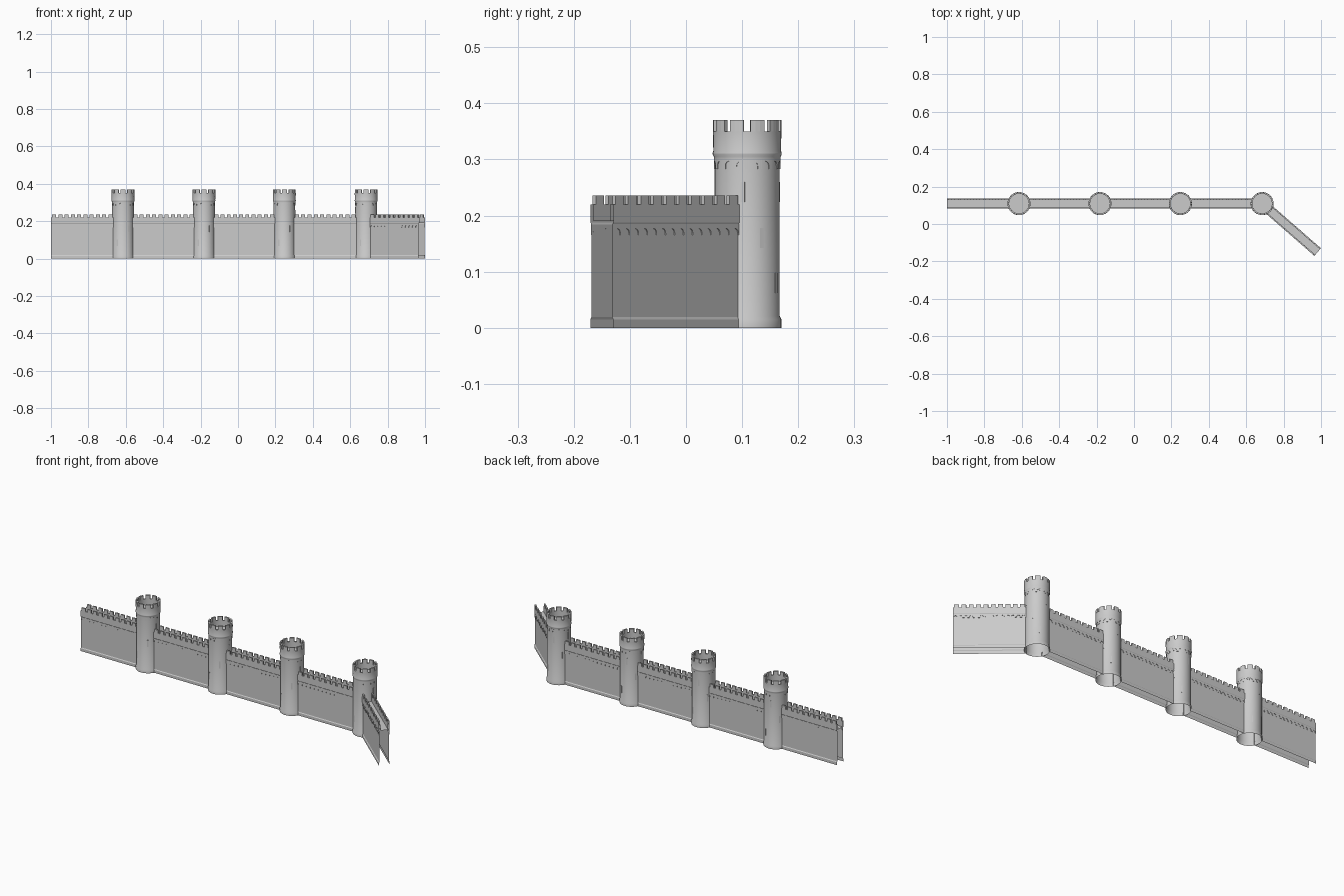
import bpy, bmesh
from math import sin, cos, pi, radians
from mathutils import Vector

if "Cube" in bpy.data.objects:
    bpy.data.objects.remove(bpy.data.objects["Cube"])

CY = 0.109
TOWERS = [-0.615, -0.182, 0.248, 0.685]
R = 0.058


def make(name, verts, faces, fix=False, smooth=False):
    me = bpy.data.meshes.new(name)
    me.from_pydata([tuple(v) for v in verts], [], faces)
    ob = bpy.data.objects.new(name, me)
    bpy.context.collection.objects.link(ob)
    if fix:
        bm = bmesh.new()
        bm.from_mesh(me)
        bmesh.ops.recalc_face_normals(bm, faces=bm.faces)
        bm.to_mesh(me)
        bm.free()
    if smooth:
        bpy.ops.object.select_all(action='DESELECT')
        ob.select_set(True)
        bpy.context.view_layer.objects.active = ob
        bpy.ops.object.shade_smooth_by_angle(angle=radians(30))
    return ob


def add_blocks(name, f, blocks, steps=1):
    """Closed blocks (s0, s1, d0, d1, z0, z1) mapped through f(s, d, z)."""
    verts, faces = [], []
    for s0, s1, d0, d1, z0, z1 in blocks:
        b = len(verts)
        for k in range(steps + 1):
            s = s0 + (s1 - s0) * k / steps
            verts += [f(s, d0, z0), f(s, d1, z0), f(s, d1, z1), f(s, d0, z1)]
        for k in range(steps):
            a = b + 4 * k
            faces += [(a + i, a + (i + 1) % 4, a + 4 + (i + 1) % 4, a + 4 + i) for i in range(4)]
        e = b + 4 * steps
        faces += [(b, b + 3, b + 2, b + 1), (e, e + 1, e + 2, e + 3)]
    make(name, verts, faces, fix=True)


def arch_band(name, f, s0, s1, n, d_in, d_out, z0, z1, rise):
    """Projecting strip whose lower edge is a row of small arches."""
    verts, faces = [], []
    p = (s1 - s0) / n
    shape = [(0, 0), (0.17, 0)] + [(0.5 - 0.33 * cos(pi * k / 6), rise * (0.35 + 0.65 * sin(pi * k / 6)))
                                   for k in range(7)] + [(0.83, 0), (1, 0)]
    for i in range(n):
        for u, h in shape:
            s = s0 + (i + u) * p
            verts += [f(s, d_in, z0 + h), f(s, d_out, z0 + h), f(s, d_out, z1), f(s, d_in, z1)]
    for k in range(len(verts) // 4 - 1):
        a = 4 * k
        faces += [(a + j, a + 4 + j, a + 5 + j, a + 1 + j) for j in range(3)]
    make(name, verts, faces, fix=True)


def wall(name, start, end):
    a, b = Vector((*start, 0)), Vector((*end, 0))
    length = (b - a).length
    t = (b - a).normalized()
    n = Vector((-t.y, t.x, 0))

    def f(s, d, z):
        return a + t * s + n * d + Vector((0, 0, z))

    # hollow shell: plinth, face, parapet and walkway, open at ends and below
    half = [(0.027, 0), (0.027, 0.015), (0.0245, 0.019), (0.0245, 0.184), (0.027, 0.188),
            (0.027, 0.22), (0.0195, 0.22), (0.0195, 0.19)]
    prof = half + [(-d, z) for d, z in reversed(half)]
    m = len(prof)
    verts = [f(s, d, z) for s in (0, length) for d, z in prof]
    make(name, verts, [(i, i + 1, m + i + 1, m + i) for i in range(m - 1)])

    # merlons and arch bands on both sides
    count = round(length / 0.033)
    p = length / count
    for side, label in ((1, "back"), (-1, "front")):
        def g(s, d, z, side=side):
            return f(s, side * d, z)
        add_blocks(f"{name}_{label}_merlons", g,
                   [((i + 0.18) * p, (i + 0.82) * p, 0.0195, 0.027, 0.22, 0.236) for i in range(count)])
        arch_band(f"{name}_{label}_arches", g, 0, length, round(length / 0.024),
                  0.0244, 0.0262, 0.165, 0.185, 0.012)


def tower(name, x, turn):
    def f(s, d, z):
        return Vector((x + d * cos(s), CY + d * sin(s), z))

    # round shell, open below, with flared head and sunken floor
    prof = [(0.061, 0), (0.061, 0.015), (R, 0.021), (R, 0.298), (0.0595, 0.3), (0.0595, 0.305),
            (0.0615, 0.309), (0.0615, 0.312), (0.0603, 0.315), (0.061, 0.35), (0.0525, 0.35),
            (0.0525, 0.318), (0.0005, 0.318)]
    seg, m = 40, len(prof)
    verts = [f(2 * pi * j / seg, r, z) for j in range(seg) for r, z in prof]
    faces = []
    for j in range(seg):
        k = (j + 1) % seg
        faces += [(j * m + i, k * m + i, k * m + i + 1, j * m + i + 1) for i in range(m - 1)]
    make(name, verts, faces, smooth=True)

    # battlements and arch band
    q = 2 * pi / 10
    add_blocks(name + "_merlons", f,
               [((i + 0.16) * q, (i + 0.84) * q, 0.0525, 0.061, 0.35, 0.37) for i in range(10)], 3)
    arch_band(name + "_arches", f, 0, 2 * pi, 16, R - 0.0003, R + 0.0013, 0.283, 0.3, 0.014)

    # narrow window slits spiralling round the shaft
    slits = [(239, 0.085), (303, 0.16), (352, 0.242), (27, 0.16), (63, 0.08), (100, 0.242),
             (145, 0.16), (180, 0.258)]
    w = 0.0038 / R
    add_blocks(name + "_slits", f,
               [(radians(a + turn) - w, radians(a + turn) + w, R - 0.002, R + 0.0008, z - 0.018, z + 0.018)
                for a, z in slits])


# towers
for i, tx in enumerate(TOWERS):
    tower(f"tower_{i + 1}", tx, 0)

# straight walls between towers
inset = 0.05
edges = [-1.0] + [e for tx in TOWERS for e in (tx - inset, tx + inset)]
for i in range(4):
    wall(f"wall_{i + 1}", (edges[2 * i], CY), (edges[2 * i + 1], CY))

# angled end wall
end = Vector((0.982, -0.15))
hub = Vector((TOWERS[-1], CY))
wall("angled_wall", hub + (end - hub).normalized() * inset, end)
